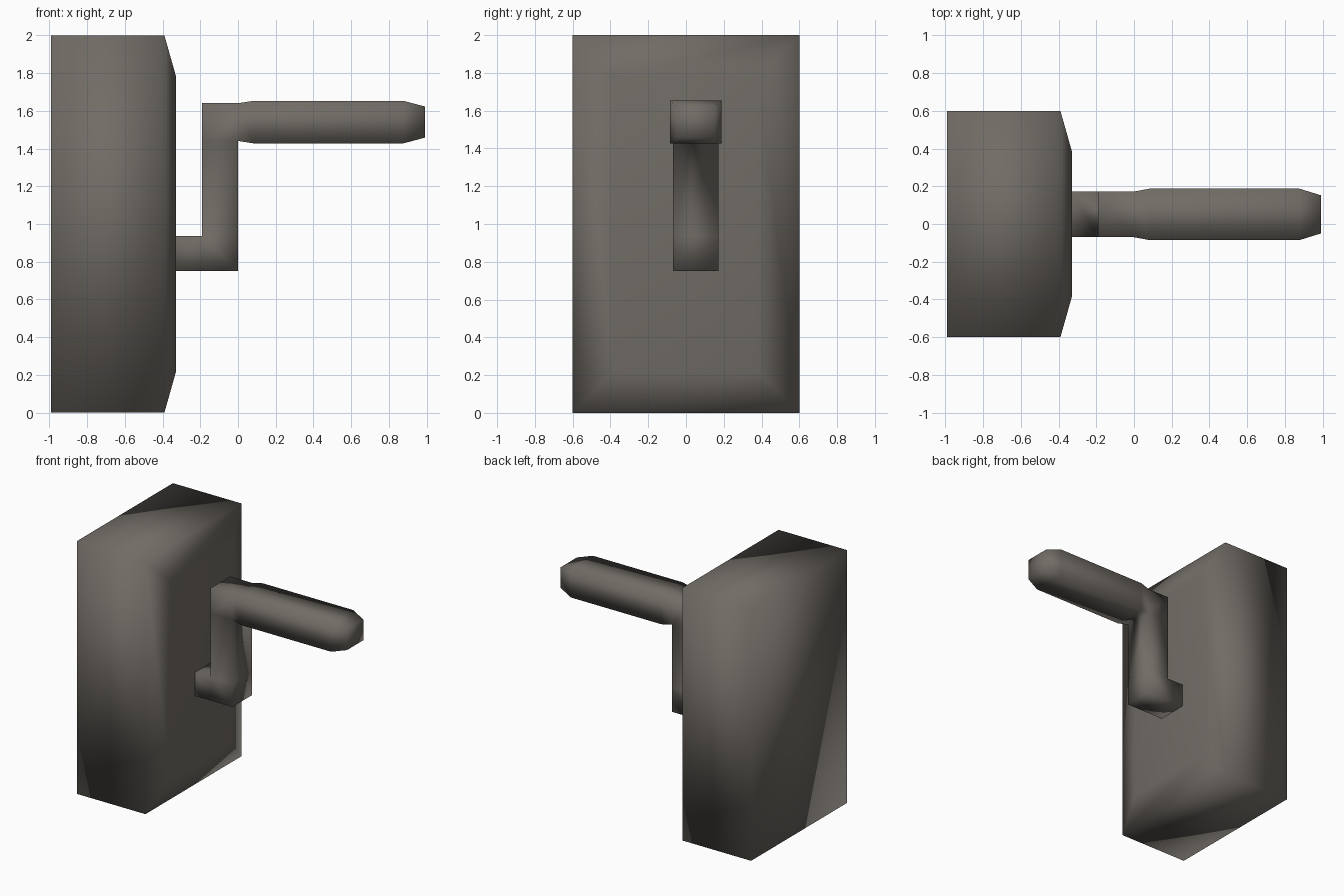
import bpy, bmesh
from mathutils import Vector

if "Cube" in bpy.data.objects:
    bpy.data.objects.remove(bpy.data.objects["Cube"])

metal = bpy.data.materials.new("warm_grey_metal")
metal.diffuse_color = (0.165, 0.149, 0.131, 1)
metal.use_nodes = True
metal.node_tree.nodes["Principled BSDF"].inputs["Base Color"].default_value = metal.diffuse_color


def start_cap(bm, x, y0, y1, z0, z1):
    """Closed rectangular cap facing -x, plus a twin face to extrude from."""
    vs = [bm.verts.new((x, y, z)) for y, z in ((y0, z0), (y1, z0), (y1, z1), (y0, z1))]
    bm.faces.new(vs[::-1])
    return vs


def extrude(bm, ring, axis, to, sy=1, sz=1):
    """Extrude a ring of verts to a position on an axis, scaling it in y and z."""
    c = sum((v.co for v in ring), Vector()) / len(ring)
    new = []
    for v in ring:
        p = v.co.copy()
        p.y = c.y + (p.y - c.y) * sy
        p.z = c.z + (p.z - c.z) * sz
        p[axis] = to
        new.append(bm.verts.new(p))
    n = len(ring)
    sides = [bm.faces.new((ring[i], ring[(i + 1) % n], new[(i + 1) % n], new[i]))
             for i in range(n)]
    return new, sides


def turn(bm, sides, axis):
    """Open the side face furthest along an axis and return its ring."""
    f = max(sides, key=lambda s: s.calc_center_median()[axis])
    ring = list(f.verts)
    bm.faces.remove(f)
    return ring


def finish(bm, name):
    bmesh.ops.recalc_face_normals(bm, faces=bm.faces)
    for f in bm.faces:
        f.smooth = True
    me = bpy.data.meshes.new(name)
    bm.to_mesh(me)
    bm.free()
    me.materials.append(metal)
    bpy.context.collection.objects.link(bpy.data.objects.new(name, me))


X, Z = 0, 2

# wall plate with a chamfered front
bm = bmesh.new()
ring = start_cap(bm, -0.99, -0.6, 0.6, 0, 2)
ring, _ = extrude(bm, ring, X, -0.39)
ring, _ = extrude(bm, ring, X, -0.328, 0.635, 0.78)
bm.faces.new(ring)
finish(bm, "wall_plate")

# crank: stub, upright arm and handle in one piece
bm = bmesh.new()
ring = start_cap(bm, -0.328, -0.07, 0.172, 0.75, 0.936)
ring, _ = extrude(bm, ring, X, -0.19)
ring, sides = extrude(bm, ring, X, 0)
bm.faces.new(ring)
ring, _ = extrude(bm, turn(bm, sides, Z), Z, 1.44)
ring, sides = extrude(bm, ring, Z, 1.64)
bm.faces.new(ring)
ring, _ = extrude(bm, turn(bm, sides, X), X, 0.085, 1.13, 1.13)
ring, _ = extrude(bm, ring, X, 0.875)
ring, _ = extrude(bm, ring, X, 0.99, 0.74, 0.73)
bm.faces.new(ring)
finish(bm, "crank_handle")
